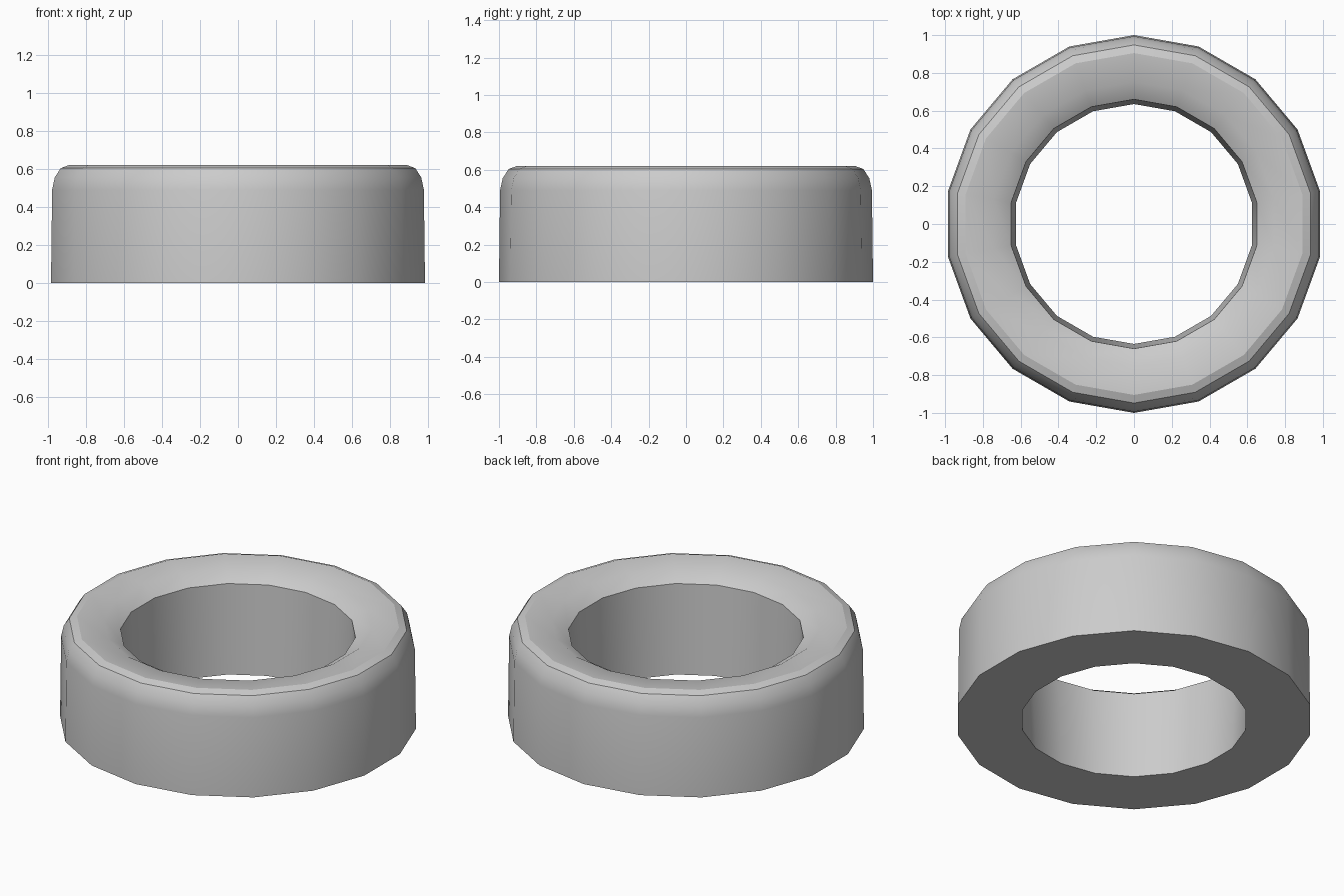
import bpy, bmesh, math

if "Cube" in bpy.data.objects:
    bpy.data.objects.remove(bpy.data.objects["Cube"])

SIDES = 18

# Closed ring cross-section: (radius, height, sharp rim at this ring)
profile = [
    (1.0, 0.0, True),       # outer foot
    (0.994, 0.49, False),   # outer wall top
    (0.980, 0.555, False),  # rounded shoulder
    (0.948, 0.604, True),
    (0.905, 0.62, True),    # top rim
    (0.752, 0.606, False),  # top face, dished slightly inward
    (0.66, 0.55, True),     # inner lip
    (0.635, 0.0, True),     # bore, slightly tapered
]

# Revolve the section with a corner pointing along +y
bm = bmesh.new()
rings = []
for r, z, _ in profile:
    ring = []
    for i in range(SIDES):
        a = math.pi / 2 + 2 * math.pi * i / SIDES
        ring.append(bm.verts.new((r * math.cos(a), r * math.sin(a), z)))
    rings.append(ring)

for k, ring in enumerate(rings):
    nxt = rings[(k + 1) % len(rings)]
    for i in range(SIDES):
        j = (i + 1) % SIDES
        bm.faces.new((ring[i], ring[j], nxt[j], nxt[i])).smooth = True

# Crisp rims, everything else smooth
for ring, (_, _, sharp) in zip(rings, profile):
    for i in range(SIDES):
        edge = bm.edges.get((ring[i], ring[(i + 1) % SIDES]))
        edge.smooth = not sharp

bmesh.ops.recalc_face_normals(bm, faces=bm.faces[:])
mesh = bpy.data.meshes.new("ring_collar")
bm.to_mesh(mesh)
bm.free()
obj = bpy.data.objects.new("ring_collar", mesh)
bpy.context.collection.objects.link(obj)
